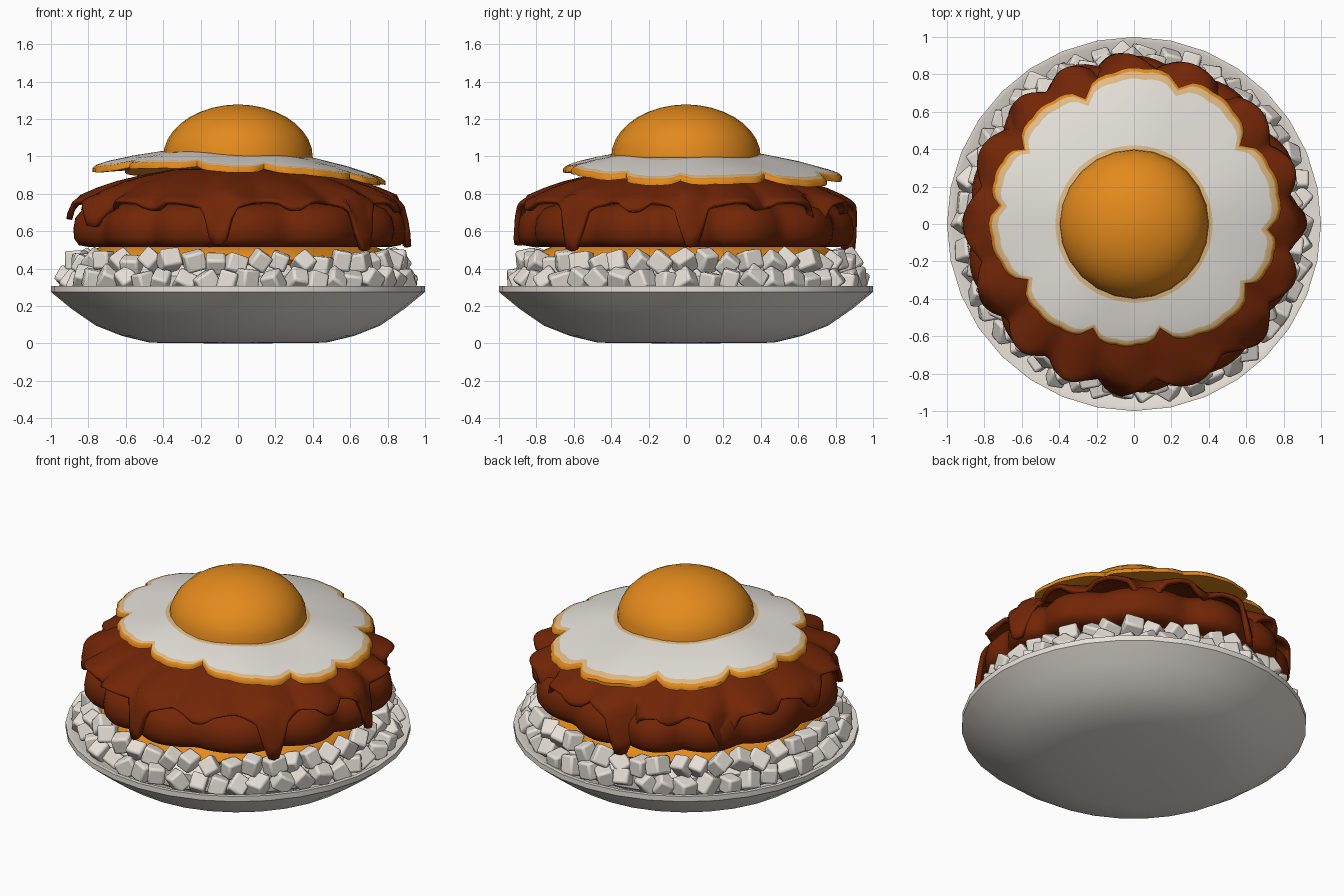
import bpy, bmesh, math, random
from mathutils import Vector, Matrix, Euler

random.seed(4)
TAU = math.tau
cube = bpy.data.objects.get("Cube")
if cube:
    bpy.data.objects.remove(cube)


def material(name, rgb):
    m = bpy.data.materials.new(name)
    m.use_nodes = True
    m.diffuse_color = (*rgb, 1)
    bsdf = m.node_tree.nodes["Principled BSDF"]
    bsdf.inputs["Base Color"].default_value = (*rgb, 1)
    bsdf.inputs["Roughness"].default_value = 0.7
    return m


WHITE = material("warm white", (0.79, 0.74, 0.68))
EGG = material("egg white", (0.78, 0.74, 0.69))
BROWN = material("sauce brown", (0.17, 0.019, 0.002))
ORANGE = material("yolk orange", (0.77, 0.255, 0.012))
TAN = material("toasted cream", (0.74, 0.5, 0.24))


def finish(name, bm, mats, angle=40):
    """Turn a bmesh into a smooth-shaded object."""
    mesh = bpy.data.meshes.new(name)
    bm.to_mesh(mesh)
    bm.free()
    for m in mats:
        mesh.materials.append(m)
    obj = bpy.data.objects.new(name, mesh)
    bpy.context.collection.objects.link(obj)
    bpy.ops.object.select_all(action="DESELECT")
    obj.select_set(True)
    bpy.context.view_layer.objects.active = obj
    bpy.ops.object.shade_smooth_by_angle(angle=math.radians(angle))
    return obj


def skin(rows, cap_end=True, row_mats=None):
    """Bridge closed rings of points into one surface."""
    bm = bmesh.new()
    rings = [[bm.verts.new(p) for p in row] for row in rows]
    n = len(rows[0])
    for i, (a, b) in enumerate(zip(rings, rings[1:])):
        for j in range(n):
            k = (j + 1) % n
            f = bm.faces.new((a[j], a[k], b[k], b[j]))
            f.material_index = row_mats[i] if row_mats else 0
    bm.faces.new(rings[0])
    if cap_end:
        bm.faces.new(rings[-1]).material_index = row_mats[-1] if row_mats else 0
    bmesh.ops.recalc_face_normals(bm, faces=bm.faces)
    return bm


def lathe(profile, n, wobble=lambda a: 0.0):
    """Rings around z; wobble adds to the radius by angle."""
    rows = []
    for r, z in profile:
        row = []
        for j in range(n):
            a = TAU * j / n
            rr = r + wobble(a) * min(1, r / 0.8) ** 3
            row.append((rr * math.cos(a), rr * math.sin(a), z))
        rows.append(row)
    return rows


# Plate: shallow round bowl
plate = [(0.1, 0), (0.47, 0.004), (0.62, 0.04), (0.76, 0.095), (0.89, 0.185), (1.0, 0.275),
         (1.0, 0.308), (0.975, 0.308), (0.86, 0.245), (0.6, 0.14), (0.1, 0.1)]
finish("plate", skin(lathe(plate, 32)), [WHITE])

# Rice: solid mound with rings of chunky tumbled grains
mound = [(0.7, 0.16), (0.85, 0.26), (0.86, 0.36), (0.8, 0.42), (0.1, 0.43)]
finish("rice_mound", skin(lathe(mound, 40)), [WHITE])

rice = bmesh.new()
for count, radius, z in ((46, 0.895, 0.335), (44, 0.85, 0.43)):
    for i in range(count):
        a = TAU * (i + random.uniform(-0.15, 0.15)) / count
        r = radius + random.uniform(-0.015, 0.015)
        spot = Vector((r * math.cos(a), r * math.sin(a), z + random.uniform(-0.015, 0.015)))
        spin = Euler([random.uniform(0, TAU) for _ in range(3)]).to_matrix().to_4x4()
        size = random.uniform(0.095, 0.11)
        scale = Matrix.Diagonal((size, size * 0.95, size * 1.1, 1))
        bmesh.ops.create_cube(rice, size=1, matrix=Matrix.Translation(spot) @ spin @ scale)
grains = finish("rice_grains", rice, [WHITE], 60)
bevel = grains.modifiers.new("soft edges", "BEVEL")
bevel.width = 0.014
bevel.segments = 2

# Cheese layer peeking out beneath the patty
cheese = [(0.1, 0.42), (0.8, 0.42), (0.82, 0.445), (0.79, 0.49), (0.72, 0.522), (0.1, 0.525)]
finish("cheese_layer", skin(lathe(cheese, 64, lambda a: 0.012 * math.sin(9 * a))), [ORANGE])


# Patty: thick disc with irregular bulges
def lumps(a):
    return 0.06 * abs(math.cos(6.5 * a + 0.5 * math.sin(3 * a))) + 0.01 * math.sin(4 * a)


patty = [(0.1, 0.515), (0.76, 0.515), (0.81, 0.525), (0.835, 0.56), (0.84, 0.61),
         (0.83, 0.67), (0.79, 0.72), (0.72, 0.75), (0.1, 0.76)]
finish("patty", skin(lathe(patty, 128, lumps)), [BROWN], 60)

# Gravy: domed sheet whose edge runs down in drips (angle in degrees, depth)
DRIPS = [(-97, 0.24), (-42, 0.27), (2, 0.25), (100, 0.28), (55, 0.18), (-150, 0.14),
         (180, 0.1), (140, 0.2), (215, 0.06), (78, 0.07), (-70, 0.05), (-18, 0.06),
         (28, 0.05), (-122, 0.05), (160, 0.05), (120, 0.06)]


def drip(a):
    depth = 0
    for deg, d in DRIPS:
        gap = math.remainder(a - math.radians(deg), TAU)
        depth = max(depth, d * (0.75 * math.exp(-(gap / 0.08) ** 4)
                                + 0.25 * math.exp(-(gap / 0.18) ** 2)))
    return depth


def folds(a):
    return 0.075 * abs(math.cos(8 * a + 0.5 * math.sin(3 * a))) + 0.06 * drip(a) - 0.015


dome = [(0.08, 0.94), (0.35, 0.93), (0.5, 0.9), (0.62, 0.868), (0.71, 0.832), (0.78, 0.795)]
gravy_rows = lathe(dome, 180, folds)
for t in (0.25, 0.5, 0.75, 1.0):
    row = []
    for j in range(180):
        a = TAU * j / 180
        r = 0.78 + 0.072 * math.sin(t * math.pi / 2) + folds(a)
        row.append((r * math.cos(a), r * math.sin(a), 0.795 - t * (0.03 + drip(a))))
    gravy_rows.append(row)
gravy = finish("gravy", skin(gravy_rows, cap_end=False), [BROWN], 60)
thick = gravy.modifiers.new("thickness", "SOLIDIFY")
thick.thickness = 0.03
thick.offset = -1

# Fried egg: scalloped outline drawn between notch points
NOTCHES = [(0.24, 0.73), (-0.26, 0.67), (-0.59, 0.4), (-0.72, 0.1), (-0.57, -0.3),
           (-0.22, -0.56), (0.14, -0.56), (0.6, -0.32), (0.72, -0.03), (0.57, 0.42)]
STEPS = 12
outline = []
for i, p in enumerate(NOTCHES):
    p, q = Vector(p), Vector(NOTCHES[(i + 1) % len(NOTCHES)])
    out = Vector((q.y - p.y, p.x - q.x))
    for s in range(STEPS):
        t = s / STEPS
        bulge = 0.25 * math.sqrt(1 - (2 * t - 1) ** 2) + 0.02 * abs(math.sin(3 * math.pi * t))
        outline.append(p.lerp(q, t) + out * bulge)


def egg_ring(blend, radius, drop):
    """Blend from a circle to the scalloped outline, laid over the sagging surface."""
    ring = []
    for p in outline:
        v = (p.normalized() * radius).lerp(p, blend)
        z = 1.042 - 0.21 * v.length_squared - 0.045 * v.x
        z += 0.012 * math.sin(5 * math.atan2(v.y, v.x)) * v.length
        ring.append((v.x, v.y, z - drop))
    return ring


egg_rows = [egg_ring(0, 0.3, 0), egg_ring(0, 0.395, 0), egg_ring(0, 0.42, 0),
            egg_ring(0.45, 0.42, 0), egg_ring(0.86, 0.42, 0), egg_ring(0.95, 0.42, 0.002),
            egg_ring(1, 0.42, 0.012), egg_ring(1, 0.42, 0.032), egg_ring(0.9, 0.42, 0.04),
            egg_ring(0.4, 0.42, 0.04), egg_ring(0, 0.3, 0.04)]
finish("egg_white", skin(egg_rows, row_mats=[0, 1, 0, 0, 1, 2, 2, 2, 2, 2]),
       [EGG, TAN, ORANGE], 50)

# Yolk: flattened half sphere
yolk = [(0.4 * math.cos(t * math.pi / 18), 0.995 + 0.282 * math.sin(t * math.pi / 18))
        for t in (0, 1, 2, 3, 4, 5, 6, 7, 8, 8.7)]
finish("yolk", skin(lathe(yolk, 24)), [ORANGE], 60)
